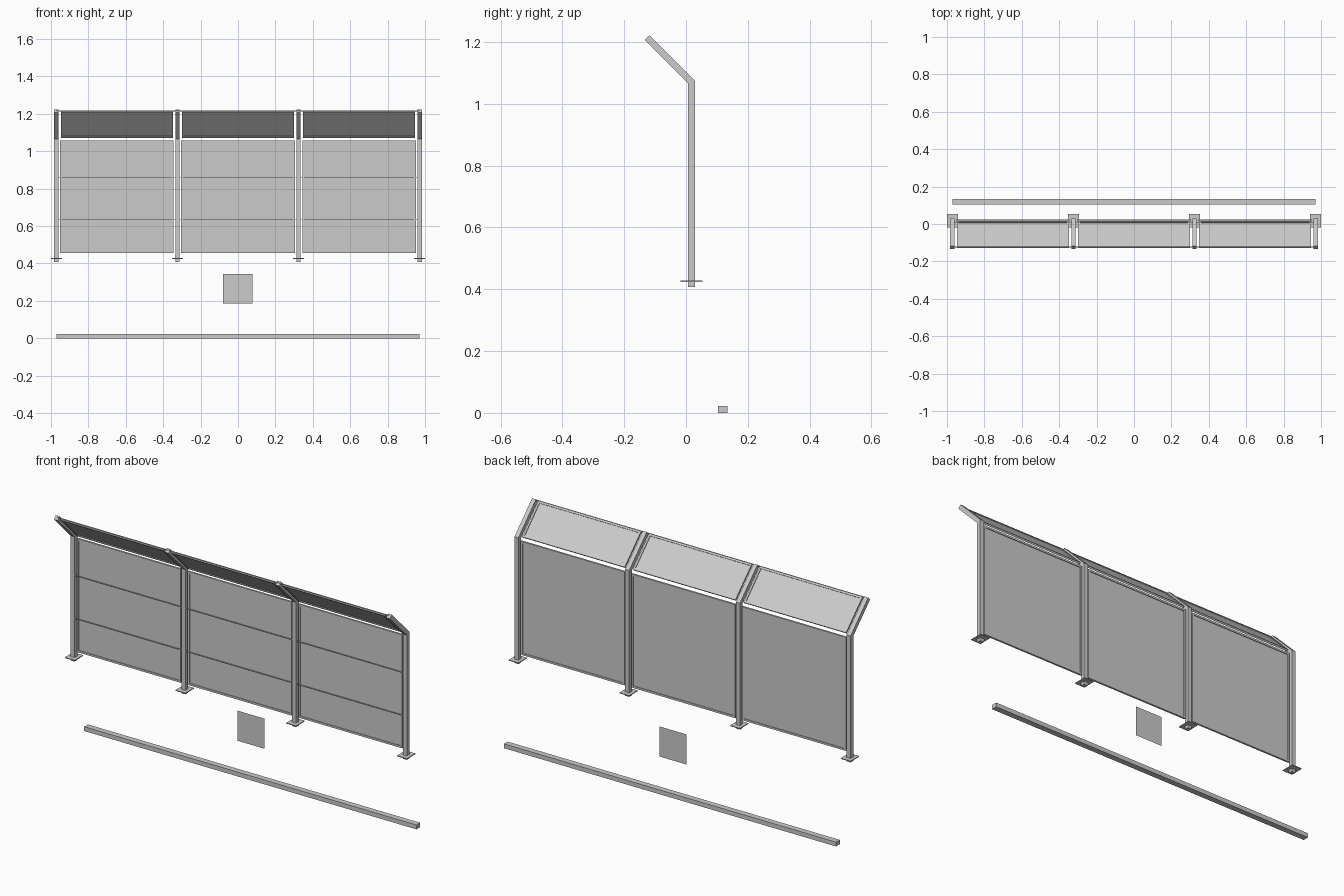
import bpy
from mathutils import Matrix, Vector

cube = bpy.data.objects.get("Cube")
if cube:
    bpy.data.objects.remove(cube, do_unlink=True)

steel = bpy.data.materials.new("grey steel")
steel.use_nodes = True
GREY = (0.6, 0.6, 0.6, 1)
steel.diffuse_color = GREY
steel.node_tree.nodes["Principled BSDF"].inputs["Base Color"].default_value = GREY


def mesh_object(name, verts, faces):
    mesh = bpy.data.meshes.new(name)
    mesh.from_pydata(verts, [], faces)
    mesh.materials.append(steel)
    obj = bpy.data.objects.new(name, mesh)
    bpy.context.collection.objects.link(obj)
    return obj


def box(name, low, high, frame=Matrix()):
    """Box between two corners, placed by a local frame."""
    verts = [frame @ Vector((x, y, z)) for x in (low[0], high[0])
             for y in (low[1], high[1]) for z in (low[2], high[2])]
    faces = [(0, 1, 3, 2), (4, 6, 7, 5), (0, 4, 5, 1),
             (2, 3, 7, 6), (0, 2, 6, 4), (1, 5, 7, 3)]
    return mesh_object(name, verts, faces)


def extrude_x(name, profile, x0, x1):
    """Extrude a (y, z) profile along x."""
    n = len(profile)
    verts = [(x, y, z) for x in (x0, x1) for y, z in profile]
    faces = [tuple(range(n)), tuple(reversed(range(n, 2 * n)))]
    faces += [(i, i + n, (i + 1) % n + n, (i + 1) % n) for i in range(n)]
    return mesh_object(name, verts, faces)


def framed_panel(name, x, width, height, frame):
    """Thin sheet held by four edge bars, in local x and z."""
    w, bar, depth = width / 2, 0.01, 0.005
    box(name + "_sheet", (x - w, -0.001, 0), (x + w, 0.001, height), frame)
    for side, a in (("right", x - w), ("left", x + w - bar)):
        box(f"{name}_{side}_bar", (a, -depth, 0), (a + bar, depth, height), frame)
    for side, a in (("bottom", 0), ("top", height - bar)):
        box(f"{name}_{side}_bar", (x - w + bar, -depth, a), (x + w - bar, depth, a + bar), frame)


END, HALF = 0.971, 0.0115
BAY = 2 * END / 3

# Posts bent forward at the top, each on a ground plate
bent = [(0.029, 0.407), (0.029, 1.075), (-0.118, 1.222),
        (-0.134, 1.206), (0.006, 1.066), (0.006, 0.407)]
for i in range(4):
    x = -END + i * BAY
    extrude_x("bent_post", bent, x - HALF, x + HALF)
    box("base_plate", (x - 0.029, -0.018, 0.424), (x + 0.029, 0.053, 0.428))

# Upright panels and sloping top panels between the posts
upright = Matrix.Translation((0, 0.018, 0.457))
sloped = Matrix.Translation((0, 0.013, 1.075)) @ Matrix.Rotation(0.7854, 4, 'X')
for i in range(3):
    x = -END + (i + 0.5) * BAY
    framed_panel("wall_panel", x, 0.607, 0.6, upright)
    framed_panel("top_panel", x, 0.6, 0.195, sloped)

# Wires running along the whole fence
for name, y, z in (("lower_wire", 0.009, 0.634), ("upper_wire", 0.009, 0.861),
                   ("top_wire", -0.123, 1.215)):
    box(name, (-END, y - 0.002, z - 0.002), (END, y + 0.002, z + 0.002))

# Loose sign plate and ground beam
mesh_object("sign_plate", [(-0.08, 0.109, 0.185), (0.078, 0.109, 0.185),
                           (0.078, 0.109, 0.344), (-0.08, 0.109, 0.344)], [(0, 1, 2, 3)])
box("ground_beam", (-END, 0.103, 0), (END, 0.134, 0.023))
